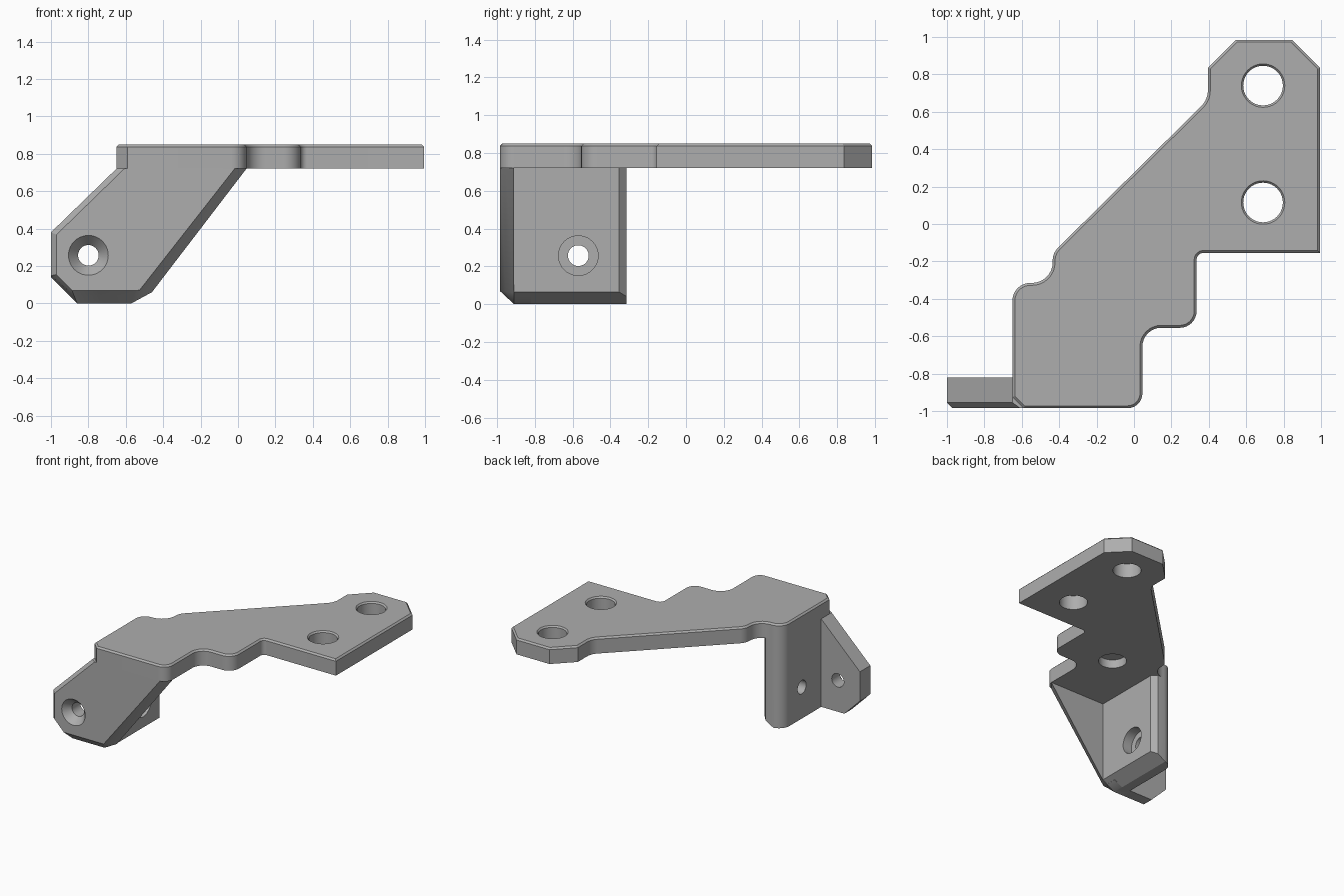
import bpy, bmesh, math
from mathutils import Vector, Matrix

if "Cube" in bpy.data.objects:
    bpy.data.objects.remove(bpy.data.objects["Cube"], do_unlink=True)

grey = bpy.data.materials.new("mid_grey")
grey.use_nodes = True
colour = (0.42, 0.42, 0.42, 1)
grey.diffuse_color = colour
grey.node_tree.nodes["Principled BSDF"].inputs["Base Color"].default_value = colour

TOP, UNDER = 0.85, 0.72
FRONT, LEAF, BACK = -0.985, -0.91, -0.82


def add_object(name, bm):
    bmesh.ops.recalc_face_normals(bm, faces=bm.faces)
    mesh = bpy.data.meshes.new(name)
    bm.to_mesh(mesh)
    bm.free()
    mesh.materials.append(grey)
    obj = bpy.data.objects.new(name, mesh)
    bpy.context.collection.objects.link(obj)
    return obj


def loft(rings):
    """Closed solid through rings that share a point count."""
    bm = bmesh.new()
    loops = [[bm.verts.new(p) for p in ring] for ring in rings]
    n = len(loops[0])
    for a, b in zip(loops, loops[1:]):
        for i in range(n):
            j = (i + 1) % n
            bm.faces.new((a[i], a[j], b[j], b[i]))
    bm.faces.new(loops[0])
    bm.faces.new(loops[-1])
    bmesh.ops.recalc_face_normals(bm, faces=bm.faces)
    return bm


def rounded(points, steps=8):
    """Outline from (x, y, radius) corners, radius 0 staying sharp."""
    out = []
    for i, (x, y, r) in enumerate(points):
        p = Vector((x, y))
        if not r:
            out.append(p)
            continue
        a = (Vector(points[i - 1][:2]) - p).normalized()
        b = (Vector(points[(i + 1) % len(points)][:2]) - p).normalized()
        half = a.angle(b) / 2
        centre = p + (a + b).normalized() * (r / math.sin(half))
        start = p + a * (r / math.tan(half)) - centre
        end = p + b * (r / math.tan(half)) - centre
        sweep = start.angle_signed(end)
        for k in range(steps + 1):
            out.append(centre + Matrix.Rotation(-sweep * k / steps, 2) @ start)
    return out


def drill(targets, place, axis, profile):
    """Cut a turned profile of (radius, distance) along an axis."""
    turn = Vector(axis).to_track_quat('Z', 'Y')
    n = 40
    bm = loft([[Vector(place) + turn @ Vector((r * math.cos(2 * math.pi * k / n),
                                               r * math.sin(2 * math.pi * k / n), d))
                for k in range(n)] for r, d in profile])
    cutter = add_object("hole_cutter", bm)
    cutter.hide_render = True
    for obj in targets:
        mod = obj.modifiers.new("hole", 'BOOLEAN')
        mod.operation = 'DIFFERENCE'
        mod.solver = 'EXACT'
        mod.object = cutter
        bpy.context.view_layer.objects.active = obj
        bpy.ops.object.modifier_apply(modifier=mod.name)
    bpy.data.objects.remove(cutter, do_unlink=True)


# Stepped top plate with a fine bevel around its upper rim
outline = rounded([
    (-0.65, -0.925, 0), (-0.59, FRONT, 0), (0.045, FRONT, 0.08),
    (0.045, -0.555, 0.1), (0.335, -0.555, 0.09), (0.335, -0.155, 0.035),
    (0.995, -0.155, 0), (0.995, 0.835, 0), (0.845, 0.985, 0), (0.545, 0.985, 0),
    (0.395, 0.835, 0), (0.395, 0.665, 0.12), (-0.435, -0.155, 0.1),
    (-0.435, -0.315, 0.11), (-0.65, -0.315, 0.095)])
bm = loft([[(p.x, p.y, z) for p in outline] for z in (UNDER, TOP)])
rim = [e for e in bm.edges if all(v.co.z > TOP - 0.001 for v in e.verts)]
bmesh.ops.bevel(bm, geom=rim, offset=0.013, segments=1, affect='EDGES')
top_plate = add_object("top_plate", bm)

# Front flange: small chamfer on the left edges, wide one below and right
def flange_ring(y, left, low):
    d = 0.41 * left
    return [(x, y, z) for x, z in [
        (-1 + left, 0.14 + low * 0.2), (-1 + left, 0.38 - d),
        (-0.65 + left * 1.4, UNDER), (0.045 - low * 0.9, UNDER),
        (-0.46 - low * 0.95, 0.06 + low * 0.15), (-0.57 + low * 0.3, low),
        (-0.86 - low * 0.4, low)]]


flange = add_object("front_flange", loft([
    flange_ring(FRONT, 0.03, 0.07), flange_ring(FRONT + 0.03, 0, 0.042),
    flange_ring(LEAF, 0, 0)]))

# Thicker backing of the flange on the left
tab_outline = [(-1, 0.14), (-1, 0.38), (-0.65, UNDER), (-0.5, UNDER),
               (-0.5, 0.04), (-0.57, 0), (-0.86, 0)]
tab = add_object("flange_backing", loft(
    [[(x, y, z) for x, z in tab_outline] for y in (LEAF, BACK)]))

# Side wall, rounded outside, chamfered inside and along its foot
wall_outline = rounded([
    (-0.65, LEAF, 0), (-0.46, LEAF, 0), (-0.46, -0.355, 0),
    (-0.5, -0.315, 0), (-0.65, -0.315, 0.095)])
bm = loft([[(p.x, p.y, z) for p in wall_outline] for z in (0, UNDER)])
cut = bmesh.ops.bisect_plane(bm, geom=bm.verts[:] + bm.edges[:] + bm.faces[:],
                             plane_co=(-0.46, 0, 0.065), plane_no=(0.065, 0, -0.11),
                             clear_outer=True)
bmesh.ops.holes_fill(bm, edges=[e for e in bm.edges if e.is_boundary], sides=0)
wall = add_object("side_wall", bm)

# Two through holes and one blind hole in the plate
for y in (0.115, 0.74):
    drill([top_plate], (0.69, y, TOP), (0, 0, -1),
          [(0.125, -0.01), (0.106, 0.012), (0.106, 0.2)])
drill([top_plate], (-0.1, -0.37, UNDER), (0, 0, 1), [(0.105, -0.05), (0.105, 0.07)])

# Countersunk hole in the flange, counterbored hole in the wall
drill([flange, tab], (-0.8, FRONT, 0.257), (0, 1, 0),
      [(0.115, -0.01), (0.055, 0.06), (0.055, 0.3)])
drill([wall], (-0.46, -0.57, 0.257), (-1, 0, 0),
      [(0.105, -0.05), (0.105, 0.08), (0.055, 0.08), (0.055, 0.3)])

# Smooth the fillets and bores, keep the edges crisp
bpy.ops.object.select_all(action='DESELECT')
for obj in (top_plate, flange, tab, wall):
    obj.select_set(True)
bpy.context.view_layer.objects.active = top_plate
bpy.ops.object.shade_smooth_by_angle(angle=math.radians(30))
